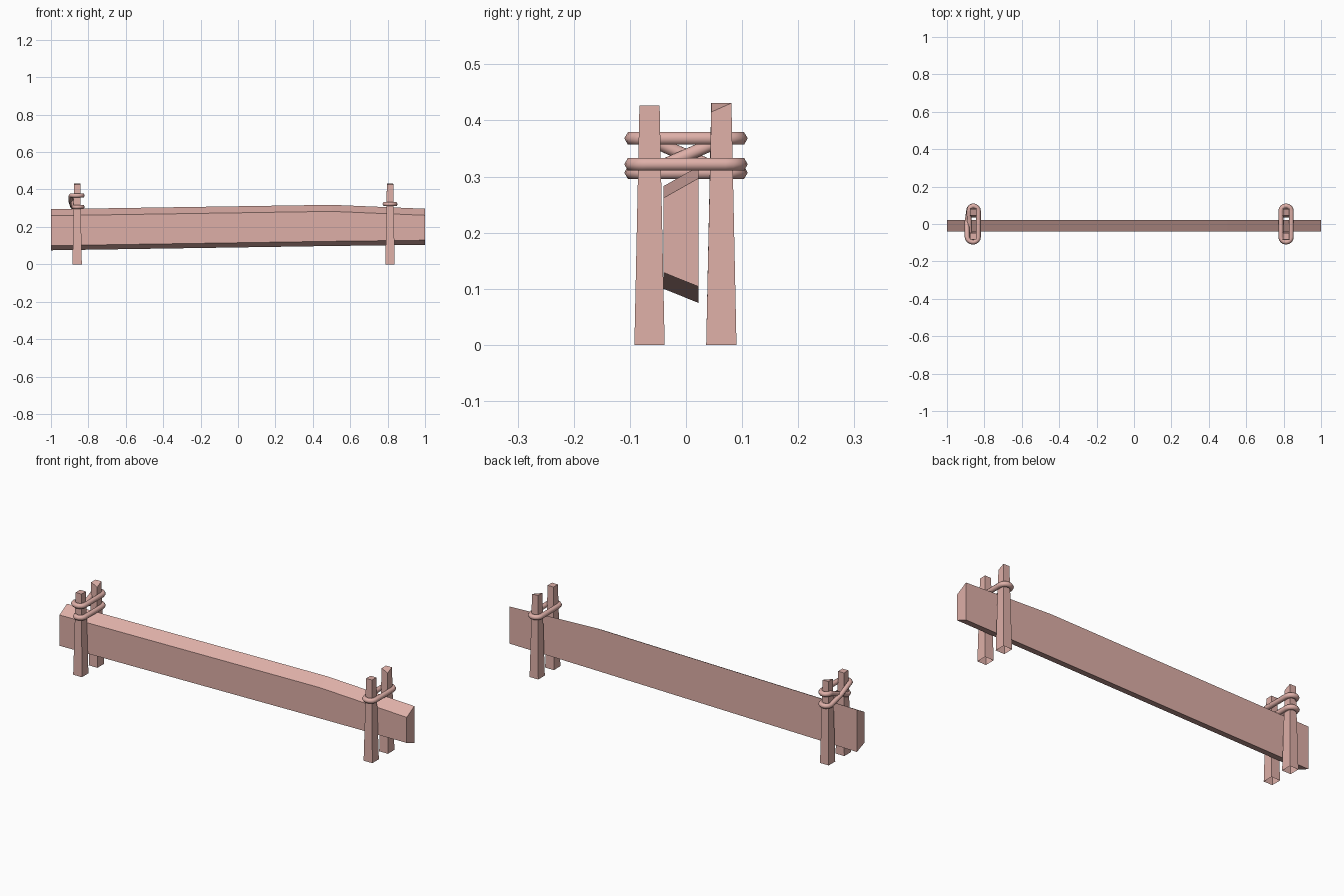
import bpy
import bmesh
from math import cos, sin, pi, radians
from mathutils import Vector

cube = bpy.data.objects.get("Cube")
if cube:
    bpy.data.objects.remove(cube, do_unlink=True)

wood = bpy.data.materials.new("dusty pink")
wood.use_nodes = True
COLOUR = (0.73, 0.43, 0.39, 1)
wood.diffuse_color = COLOUR
wood.node_tree.nodes["Principled BSDF"].inputs["Base Color"].default_value = COLOUR


def loft(name, rings, closed=False, cap_start=True, cap_end=True, smooth=False):
    """Skin a row of equal-sized rings of points."""
    bm = bmesh.new()
    loops = [[bm.verts.new(p) for p in ring] for ring in rings]
    n = len(loops[0])
    pairs = list(zip(loops, loops[1:]))
    if closed:
        pairs.append((loops[-1], loops[0]))
    for a, b in pairs:
        for i in range(n):
            j = (i + 1) % n
            bm.faces.new((a[i], a[j], b[j], b[i]))
    if not closed:
        if cap_start:
            bm.faces.new(loops[0][::-1])
        if cap_end:
            bm.faces.new(loops[-1])
    bmesh.ops.recalc_face_normals(bm, faces=bm.faces)
    mesh = bpy.data.meshes.new(name)
    bm.to_mesh(mesh)
    bm.free()
    mesh.materials.append(wood)
    if smooth:
        mesh.shade_smooth()
    obj = bpy.data.objects.new(name, mesh)
    bpy.context.collection.objects.link(obj)
    return obj


# Beam: slanted cross-section with a ridge in its top edge
FRONT, BACK = -0.04, 0.022
sections = []
for x, bottom, top in ((-1, 0.10, 0.26), (0.5, 0.123, 0.283), (1, 0.129, 0.262)):
    sections.append([(x, FRONT, bottom), (x, BACK, bottom - 0.025),
                     (x, BACK, top + 0.035), (x, FRONT, top)])
loft("beam", sections)


# Tapered posts, open underneath, with a chipped corner on the back ones
def post(name, cx, cy, height, chip):
    corners = ((-1, -1), (1, -1), (1, 1), (-1, 1))
    base = [(cx + 0.025 * u, cy + 0.027 * v, 0) for u, v in corners]
    top = [(cx + 0.017 * u, cy + 0.018 * v,
            height - (chip if (u, v) == (1, -1) else 0)) for u, v in corners]
    loft(name, [base, top], cap_start=False)


RIGHT_X, LEFT_X = -0.86, 0.813
for side, cx in (("right", RIGHT_X), ("left", LEFT_X)):
    post(f"{side}_front_post", cx, -0.065, 0.427, 0)
    post(f"{side}_back_post", cx, 0.063, 0.431, 0.016)


# Rope ties: six-sided tube swept along a closed path
def rope(name, path, radius=0.013):
    rings = []
    for i, p in enumerate(path):
        tangent = path[(i + 1) % len(path)] - path[i - 1]
        side = tangent.cross(Vector((0, 0, 1))).normalized()
        up = side.cross(tangent).normalized()
        rings.append([p + radius * (cos(k * pi / 3) * side + sin(k * pi / 3) * up)
                      for k in range(6)])
    loft(name, rings, closed=True, smooth=True)


def bend(cx, end, z, outer=0.028):
    """Half turn round a post; the back one runs +x to -x, the front one returns."""
    points = []
    for k in range(9):
        t = pi * k / 8
        c = cos(t) if end > 0 else -cos(t)
        reach = 0.028 if c > 0 else outer
        points.append(Vector((cx + reach * c, end * (0.07 + 0.027 * sin(t)), z)))
    return points


rope("left_rope", bend(LEFT_X, 1, 0.322) + bend(LEFT_X, -1, 0.322))

# The other tie wraps twice and crosses itself on its outer side
HIGH, LOW = 0.368, 0.307
crossing = [Vector((RIGHT_X - 0.034, 0, (HIGH + LOW) / 2))]
rope("right_rope", bend(RIGHT_X, 1, HIGH, 0.022) + bend(RIGHT_X, -1, LOW, 0.018)
     + bend(RIGHT_X, 1, LOW, 0.024) + crossing + bend(RIGHT_X, -1, HIGH, 0.032))
